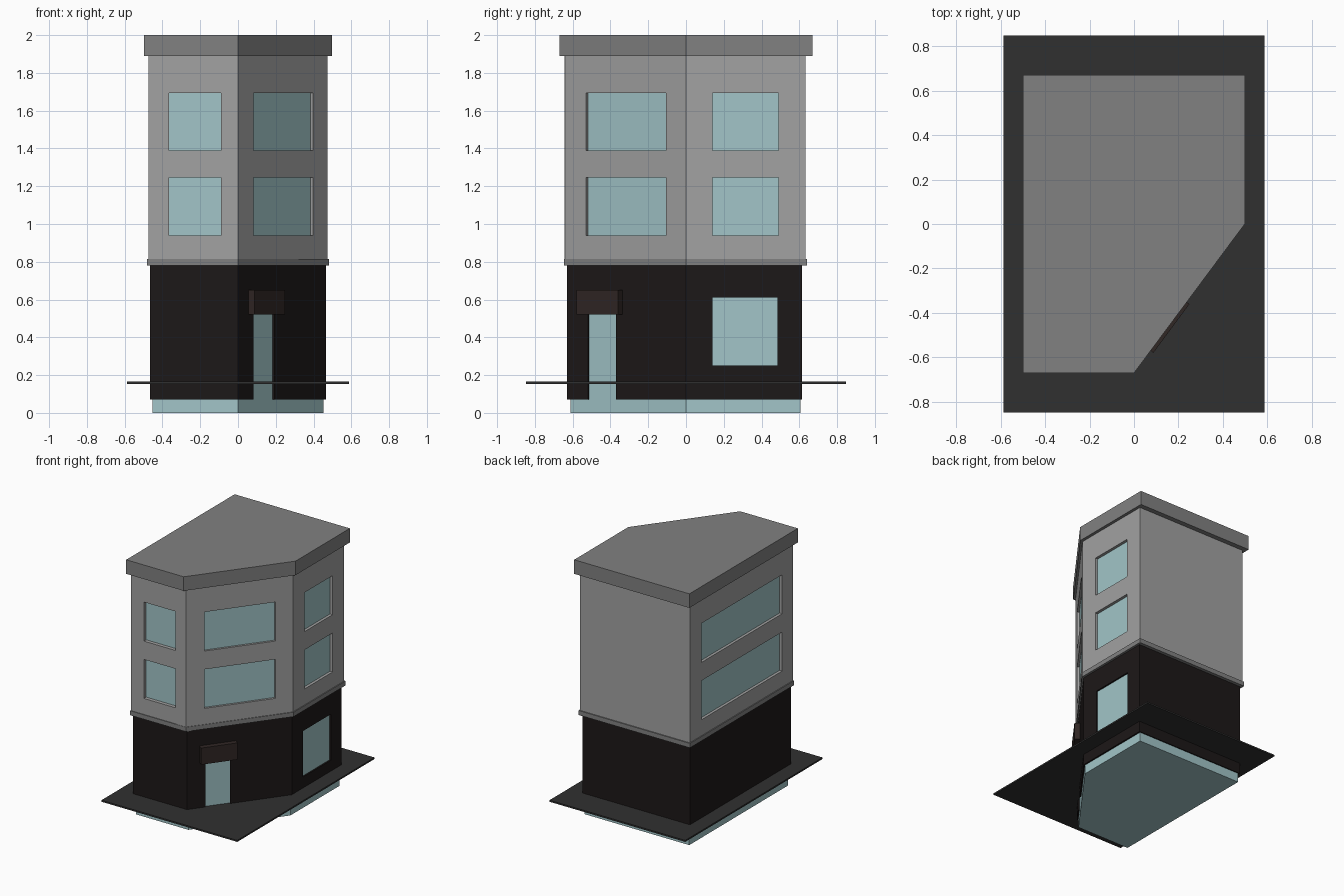
import bpy, bmesh
from mathutils import Vector

if "Cube" in bpy.data.objects:
    bpy.data.objects.remove(bpy.data.objects["Cube"])


def material(name, rgb):
    m = bpy.data.materials.new(name)
    m.diffuse_color = (*rgb, 1)
    m.use_nodes = True
    m.node_tree.nodes["Principled BSDF"].inputs["Base Color"].default_value = m.diffuse_color
    return m


GLASS = material("glass_blue", (0.36, 0.56, 0.58))
WALL = material("wall_grey", (0.36, 0.36, 0.36))
TRIM = material("trim_grey", (0.22, 0.22, 0.22))
DARK = material("dark_cladding", (0.012, 0.009, 0.009))
SIGN = material("sign_brown", (0.03, 0.02, 0.018))
PAVING = material("paving_grey", (0.03, 0.03, 0.03))


def add_prism(bm, pts, z0, z1):
    low = [bm.verts.new((x, y, z0)) for x, y in pts]
    top = [bm.verts.new((x, y, z1)) for x, y in pts]
    bm.faces.new(low[::-1])
    bm.faces.new(top)
    n = len(pts)
    for i in range(n):
        j = (i + 1) % n
        bm.faces.new((low[i], low[j], top[j], top[i]))


def make(name, prisms, mat=None):
    bm = bmesh.new()
    for p in prisms:
        add_prism(bm, *p)
    bmesh.ops.recalc_face_normals(bm, faces=bm.faces)
    me = bpy.data.meshes.new(name)
    bm.to_mesh(me)
    bm.free()
    ob = bpy.data.objects.new(name, me)
    bpy.context.collection.objects.link(ob)
    if mat:
        me.materials.append(mat)
    return ob


def footprint(x, y0, y1):
    # five-sided plan with the front right corner cut off
    return [(-x, y0), (0, y0), (x, 0), (x, y1), (-x, y1)]


def strip(a, b, inner, outer):
    # plan rectangle along wall line a-b, from inner to outer depth
    a, b = Vector(a), Vector(b)
    d = (b - a).normalized()
    n = Vector((d.y, -d.x))
    return [tuple(p) for p in (a - n * inner, a + n * outer, b + n * outer, b - n * inner)]


def cut(wall, prisms):
    cutter = make("opening_cutter", prisms)
    cutter.hide_render = True
    mod = wall.modifiers.new("openings", 'BOOLEAN')
    mod.operation = 'DIFFERENCE'
    mod.solver = 'EXACT'
    mod.object = cutter
    bpy.context.view_layer.objects.active = wall
    bpy.ops.object.modifier_apply(modifier=mod.name)
    bpy.data.objects.remove(cutter)


# glass core seen through every opening
make("glass_core", [(footprint(0.453, -0.612, 0.607), 0, 1.9)], GLASS)

# upper storeys with two rows of windows
upper = make("upper_walls", [(footprint(0.475, -0.64, 0.632), 0.8, 1.9)], WALL)
windows = [
    strip((-0.365, -0.64), (-0.09, -0.64), 0.035, 0.05),      # front
    strip((0.082, -0.53), (0.397, -0.105), 0.035, 0.05),      # angled
    strip((0.475, 0.14), (0.475, 0.49), 0.035, 0.05),         # right
    strip((-0.475, 0.49), (-0.475, -0.51), 0.035, 0.05),      # left
]
cut(upper, [(w, z, z + 0.305) for z in (0.94, 1.388) for w in windows])

# corner strip beside the front windows
make("corner_strip", [([(-0.09, -0.63), (-0.09, -0.643), (0, -0.643), (0, -0.63)], 0.815, 1.89)], WALL)

# ground floor with shop window and door opening
lower = make("lower_walls", [(footprint(0.465, -0.63, 0.615), 0.07, 0.79)], DARK)
cut(lower, [
    (strip((0.465, 0.14), (0.465, 0.485), 0.03, 0.05), 0.25, 0.61),
    (strip((0.081, -0.52), (0.192, -0.37), 0.03, 0.05), 0.03, 0.52),
])

# sign box above the door
make("door_sign", [(strip((0.055, -0.555), (0.217, -0.336), 0.01, 0.04), 0.52, 0.65)], SIGN)

# ledge, roof and pavement slab
make("ledge", [(footprint(0.482, -0.645, 0.64), 0.78, 0.815)], TRIM)
make("roof", [(footprint(0.498, -0.67, 0.67), 1.89, 2.0)], TRIM)
make("pavement", [([(-0.587, -0.848), (0.587, -0.848), (0.587, 0.848), (-0.587, 0.848)], 0.153, 0.165)], PAVING)
